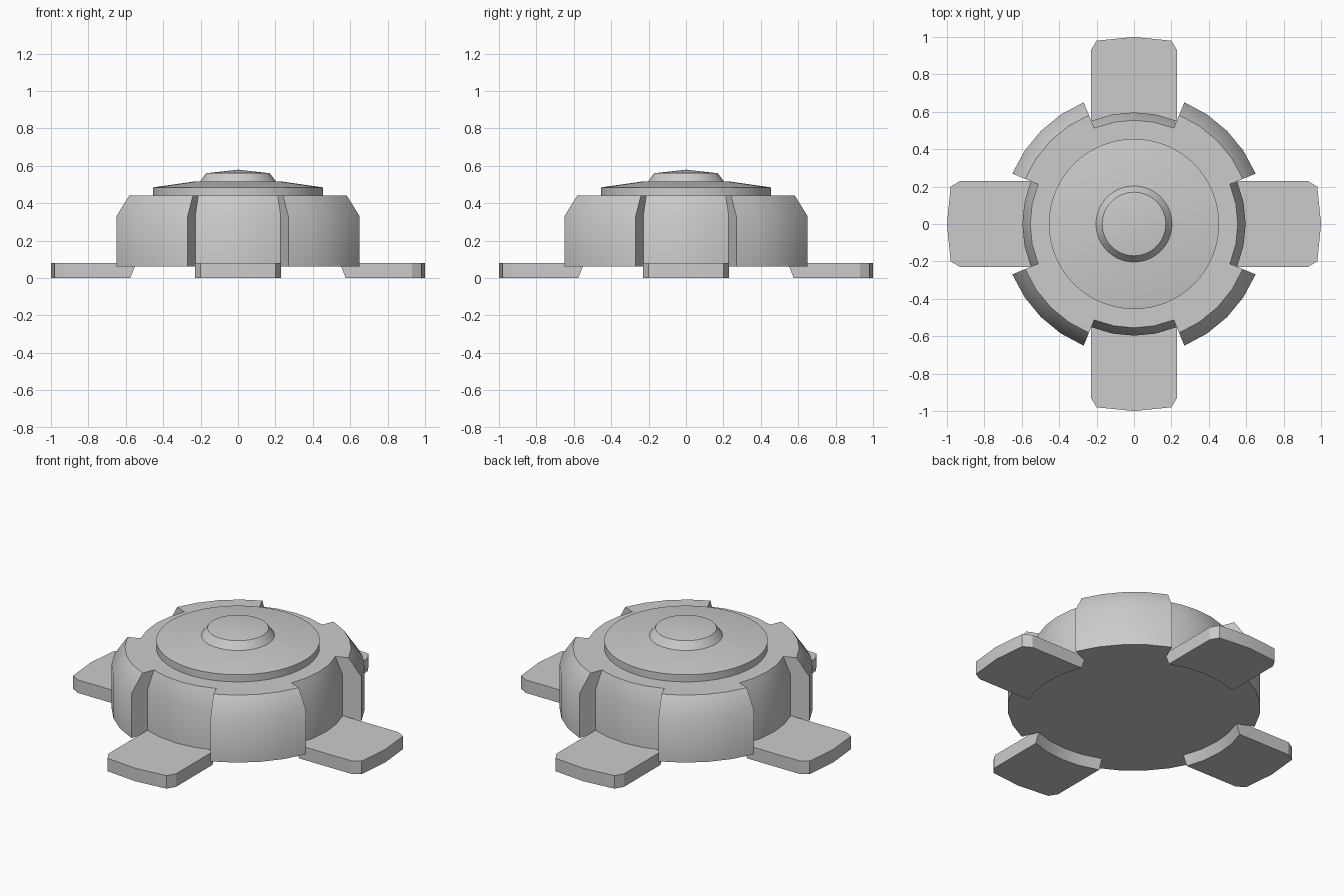
import bpy, bmesh
from math import sin, cos, pi, radians

if "Cube" in bpy.data.objects:
    bpy.data.objects.remove(bpy.data.objects["Cube"])


def finish(name, bm, angle):
    bmesh.ops.recalc_face_normals(bm, faces=bm.faces[:])
    mesh = bpy.data.meshes.new(name)
    bm.to_mesh(mesh)
    bm.free()
    obj = bpy.data.objects.new(name, mesh)
    bpy.context.collection.objects.link(obj)
    bpy.ops.object.select_all(action='DESELECT')
    obj.select_set(True)
    bpy.context.view_layer.objects.active = obj
    bpy.ops.object.shade_smooth_by_angle(angle=radians(angle))
    return obj


def loft(name, rings, angle, tip=None):
    """Skin closed rings of points, cap the bottom, cap or point the top."""
    bm = bmesh.new()
    loops = [[bm.verts.new(p) for p in ring] for ring in rings]
    n = len(loops[0])
    for low, high in zip(loops, loops[1:]):
        for i in range(n):
            j = (i + 1) % n
            bm.faces.new((low[i], low[j], high[j], high[i]))
    bm.faces.new(loops[0][::-1])
    if tip is None:
        bm.faces.new(loops[-1])
    else:
        top = bm.verts.new((0, 0, tip))
        for i in range(n):
            bm.faces.new((loops[-1][i], loops[-1][(i + 1) % n], top))
    return finish(name, bm, angle)


def circle(r, z, n=64):
    return [(r * cos(2 * pi * i / n), r * sin(2 * pi * i / n), z) for i in range(n)]


def notched_ring(r_recess, r_block, z):
    """Alternating 45 degree arcs: recesses on the axes, blocks between."""
    pts = []
    for k in range(8):
        r = r_block if k % 2 else r_recess
        for i in range(5):
            a = radians(45 * k - 22.5 + 11.25 * i)
            pts.append((r * cos(a), r * sin(a), z))
    return pts


# Round body with four raised corner blocks
loft("body", [notched_ring(0.597, 0.704, 0.06),
              notched_ring(0.597, 0.704, 0.33),
              notched_ring(0.555, 0.63, 0.44)], 40)

# Lid disc and central knob
loft("lid", [circle(0.455, 0.43), circle(0.455, 0.484), circle(0.24, 0.515)], 30, tip=0.517)
loft("knob", [circle(0.207, 0.51), circle(0.17, 0.56)], 30, tip=0.579)


# Feet: curved sloping inner end, clipped outer corners
def foot_ring(r, z):
    pts = [(0.93, -0.23), (0.98, -0.2), (1.0, 0), (0.98, 0.2), (0.93, 0.23)]
    for i in range(5):
        y = 0.23 - 0.115 * i
        pts.append(((r * r - y * y) ** 0.5, y))
    return [(x, y, z) for x, y in pts]


for k, side in enumerate(("right", "back", "left", "front")):
    foot = loft(side + "_foot", [foot_ring(0.62, 0), foot_ring(0.59, 0.08)], 28)
    foot.rotation_euler.z = k * pi / 2
